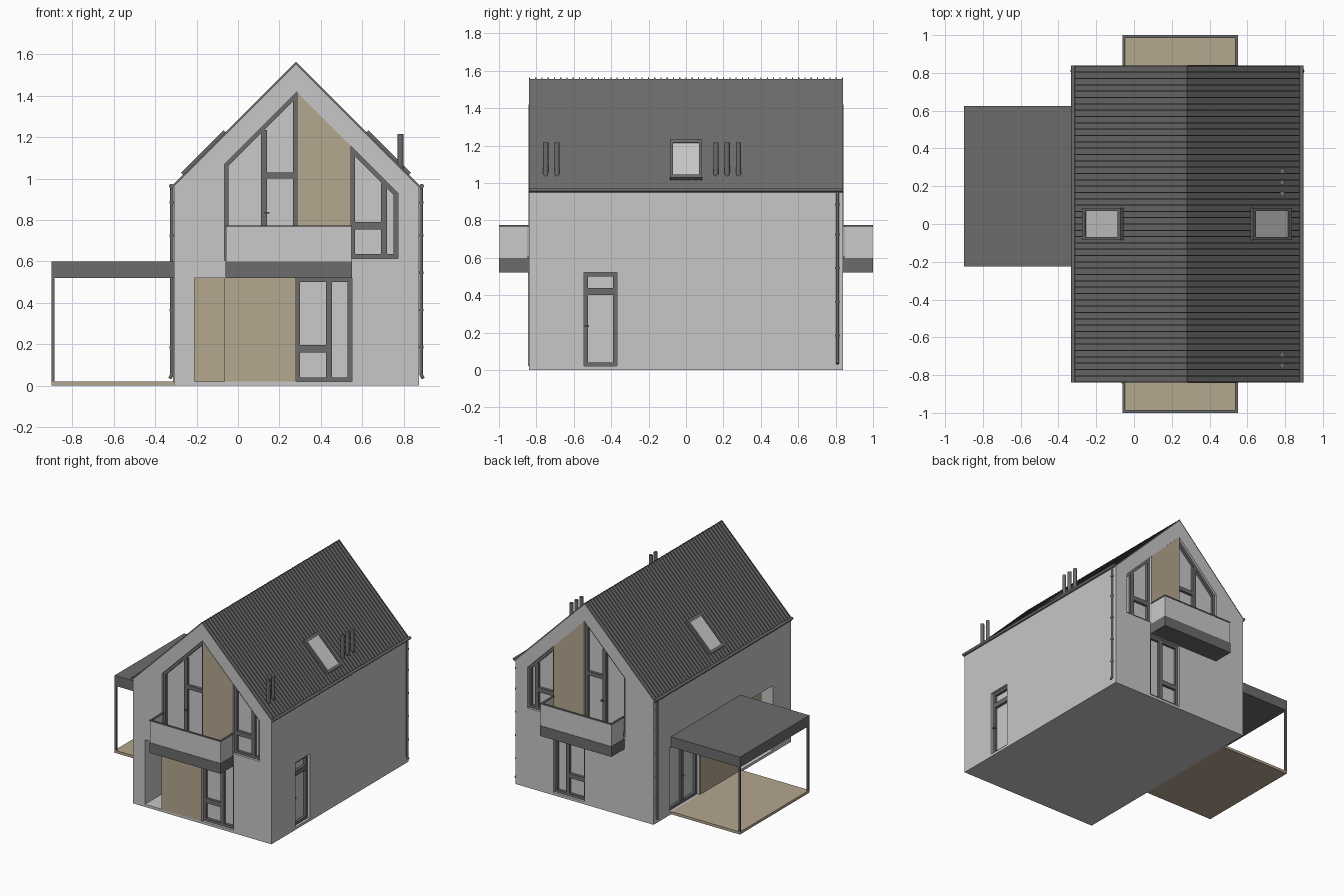
import bpy, bmesh, math
from mathutils import Vector

if "Cube" in bpy.data.objects:
    bpy.data.objects.remove(bpy.data.objects["Cube"])


def material(name, rgb):
    m = bpy.data.materials.new(name)
    m.diffuse_color = (*rgb, 1)
    m.use_nodes = True
    m.node_tree.nodes["Principled BSDF"].inputs["Base Color"].default_value = m.diffuse_color
    return m


WALL = material("pale plaster", (0.57, 0.57, 0.57))
GLASS = material("pale glass", (0.59, 0.59, 0.59))
DARK = material("anthracite metal", (0.15, 0.15, 0.15))
WOOD = material("tan wood", (0.46, 0.385, 0.275))

# Planes: u runs along, v up, d outward
K = math.sqrt(0.5)
RX, RZ = 0.28, 1.553          # ridge position
PLANES = {
    "front": lambda u, v, d: (u, -0.84 - d, v),
    "back": lambda u, v, d: (u, 0.84 + d, v),
    "right": lambda u, v, d: (0.875 + d, u, v),
    "left": lambda u, v, d: (-0.31 - d, u, v),
    "plan": lambda u, v, d: (u, v, d),
    "roof_right": lambda u, v, d: (RX + v + d * K, u, RZ - v + d * K),
    "roof_left": lambda u, v, d: (RX - v - d * K, u, RZ - v + d * K),
}


def finish(name, bm, mat):
    bmesh.ops.recalc_face_normals(bm, faces=bm.faces)
    me = bpy.data.meshes.new(name)
    bm.to_mesh(me)
    bm.free()
    me.materials.append(mat)
    ob = bpy.data.objects.new(name, me)
    bpy.context.collection.objects.link(ob)
    return ob


def solid(name, mat, plane, polys, d0, d1):
    """Extrude flat polygons on a plane from depth d0 to d1."""
    bm, f = bmesh.new(), PLANES[plane]
    for p in polys:
        a = [bm.verts.new(f(u, v, d0)) for u, v in p]
        b = [bm.verts.new(f(u, v, d1)) for u, v in p]
        bm.faces.new(a)
        bm.faces.new(b[::-1])
        for i in range(len(p)):
            j = (i + 1) % len(p)
            bm.faces.new((a[i], b[i], b[j], a[j]))
    return finish(name, bm, mat)


def rect(u0, v0, u1, v1):
    return [(u0, v0), (u1, v0), (u1, v1), (u0, v1)]


def ring(pts, t):
    """Mitred border pieces of width t inside a counter-clockwise outline."""
    n, q = len(pts), []
    P = [Vector(p) for p in pts]
    for i in range(n):
        e0 = (P[i] - P[i - 1]).normalized()
        e1 = (P[(i + 1) % n] - P[i]).normalized()
        n0, n1 = Vector((-e0.y, e0.x)), Vector((-e1.y, e1.x))
        q.append(P[i] + (n0 + n1) * t / (1 + n0.dot(n1)))
    return [[P[i], P[(i + 1) % n], q[(i + 1) % n], q[i]] for i in range(n)]


def tubes(name, mat, segments, r, sides=12):
    bm = bmesh.new()
    for p0, p1 in segments:
        p0, p1 = Vector(p0), Vector(p1)
        rot = (p1 - p0).to_track_quat('Z', 'Y').to_matrix().to_4x4()
        rot.translation = (p0 + p1) / 2
        bmesh.ops.create_cone(bm, cap_ends=True, segments=sides, radius1=r,
                              radius2=r, depth=(p1 - p0).length, matrix=rot)
    ob = finish(name, bm, mat)
    for p in ob.data.polygons:
        p.use_smooth = len(p.vertices) == 4
    return ob


# House body with gable profile
body = solid("house_walls", WALL, "front",
             [[(-0.31, 0), (0.875, 0), (0.875, 0.955), (RX, 1.55), (-0.31, 0.96)]],
             0, -1.68)


def cut(plane, poly, d0, d1):
    c = solid("cutter", WALL, plane, [poly], d0, d1)
    c.hide_render = True
    m = body.modifiers.new("cut", 'BOOLEAN')
    m.object, m.operation, m.solver = c, 'DIFFERENCE', 'EXACT'
    bpy.context.view_layer.objects.active = body
    bpy.ops.object.modifier_apply(modifier=m.name)
    bpy.data.objects.remove(c)


def window(name, plane, outline, bars=(), handle=None, depth=0.045):
    cut(plane, outline, -depth, 0.1)
    solid(name + "_glass", GLASS, plane, [outline], -depth, -depth + 0.006)
    solid(name + "_frame", DARK, plane,
          ring(outline, 0.02) + [rect(*b) for b in bars], -depth, -depth + 0.026)
    if handle:
        u, v = handle
        solid(name + "_handle", DARK, plane,
              [rect(u - 0.012, v - 0.004, u + 0.012, v + 0.004)],
              -depth + 0.02, -depth + 0.036)


# Corner porch, open to the front and the left side
cut("plan", [(-0.21, -0.9), (-0.06, -0.9), (-0.06, -0.2), (-0.4, -0.2),
             (-0.4, -0.62), (-0.21, -0.62)], 0.02, 0.52)
solid("porch_back_cladding", WOOD, "plan", [rect(-0.31, -0.206, -0.06, -0.2)], 0.02, 0.52)
solid("porch_side_cladding", WOOD, "plan", [rect(-0.066, -0.84, -0.06, -0.2)], 0.02, 0.52)
solid("front_cladding", WOOD, "front", [rect(-0.066, 0.02, 0.28, 0.52)], 0, 0.004)
solid("left_cladding", WOOD, "left", [rect(-0.206, 0.02, 0.27, 0.52)], 0, 0.004)

# Gable windows, upper cladding and balconies, the same front and back
for side in ("front", "back"):
    window(side + "_ground_window", side, rect(0.28, 0.02, 0.55, 0.52),
           [(0.425, 0.03, 0.455, 0.51), (0.29, 0.16, 0.43, 0.195)])
    window(side + "_balcony_window", side,
           [(-0.065, 0.605), (0.285, 0.605), (0.285, 1.42), (-0.065, 1.07)],
           [(0.11, 0.61, 0.14, 1.235), (0.13, 1.0, 0.275, 1.03)], (0.14, 0.835))
    window(side + "_gable_window", side,
           [(0.545, 0.615), (0.772, 0.615), (0.772, 0.93), (0.545, 1.157)],
           [(0.69, 0.62, 0.72, 0.975), (0.55, 0.755, 0.70, 0.79)])
    solid(side + "_upper_cladding", WOOD, side,
          [[(0.284, 0.6), (0.546, 0.6), (0.546, 1.157), (0.284, 1.419)]], 0, 0.003)

    solid(side + "_balcony_slab", DARK, side, [rect(-0.06, 0.52, 0.55, 0.6)], 0, 0.16)
    solid(side + "_balcony_deck", WOOD, side, [rect(-0.045, 0.6, 0.535, 0.606)], 0, 0.145)
    solid(side + "_balcony_front_panel", GLASS, side,
          [rect(-0.058, 0.6, 0.548, 0.765)], 0.15, 0.157)
    solid(side + "_balcony_side_panels", GLASS, side,
          [rect(-0.058, 0.6, -0.051, 0.765), rect(0.541, 0.6, 0.548, 0.765)], 0.008, 0.15)
    solid(side + "_handrail", DARK, side, [rect(-0.061, 0.765, 0.551, 0.774)], 0.146, 0.16)
    solid(side + "_side_handrails", DARK, side,
          [rect(-0.061, 0.765, -0.047, 0.774), rect(0.537, 0.765, 0.551, 0.774)], 0, 0.146)

# Side doors
window("right_door", "right", rect(-0.545, 0.02, -0.37, 0.52),
       [(-0.54, 0.40, -0.375, 0.438)], (-0.53, 0.235))
window("left_door", "left", rect(0.28, 0.02, 0.64, 0.52),
       [(0.445, 0.03, 0.475, 0.51)], (0.46, 0.235))


# Roof sheet with standing seams
def chevron(x0, x1, top, t):
    top_line = [(x0, top - (RX - x0)), (RX, top), (x1, top - (x1 - RX))]
    return top_line + [(x, z - t) for x, z in reversed(top_line)]


solid("roof", DARK, "front", [chevron(-0.322, 0.882, RZ + 0.003, 0.007)], 0, -1.68)
SEAMS = 51
for i in range(SEAMS):
    y = 0.003 + i * (1.68 - 0.006) / (SEAMS - 1)
    solid("roof_seam", DARK, "front", [chevron(-0.322, 0.882, RZ + 0.011, 0.011)],
          -y + 0.003, -y - 0.003)

# Skylights on both slopes
for s in ("roof_left", "roof_right"):
    o = rect(-0.085, 0.335, 0.085, 0.54)
    solid(s + "_skylight_frame", DARK, s, ring(o, 0.016), -0.004, 0.022)
    solid(s + "_skylight_glass", GLASS, s, [rect(-0.08, 0.34, 0.08, 0.535)], -0.002, 0.016)

# Vent pipes
tubes("vent_pipes", DARK, [((0.785, y, 1.03), (0.785, y, 1.215))
                           for y in (0.28, 0.22, 0.16, -0.69, -0.75)], 0.014)

# Gutters and downpipes
for s, x in (("left", -0.31), ("right", 0.875)):
    o = -1 if s == "left" else 1
    px = x + o * 0.010
    tubes(s + "_gutter", DARK, [((x + o * 0.012, -0.84, 0.963), (x + o * 0.012, 0.84, 0.963))], 0.011)
    tubes(s + "_downpipe", DARK, [((px, 0.81, 0.05), (px, 0.81, 0.96)),
                                  ((px - o * 0.001, 0.81, 0.054), (px + o * 0.01, 0.81, 0.034))], 0.008)
    tubes(s + "_pipe_clamps", DARK, [((px, 0.81, z), (px, 0.81, z + 0.01))
                                     for z in (0.18, 0.36, 0.54, 0.72, 0.88)], 0.011)

# Carport
solid("carport_roof", DARK, "plan", [rect(-0.9, -0.225, -0.31, 0.625)], 0.52, 0.6)
solid("carport_deck", WOOD, "plan", [rect(-0.9, -0.225, -0.31, 0.625)], 0, 0.02)
solid("carport_posts", DARK, "plan",
      [rect(-0.9, y, -0.886, y + 0.014) for y in (-0.225, 0.611)], 0.02, 0.52)
